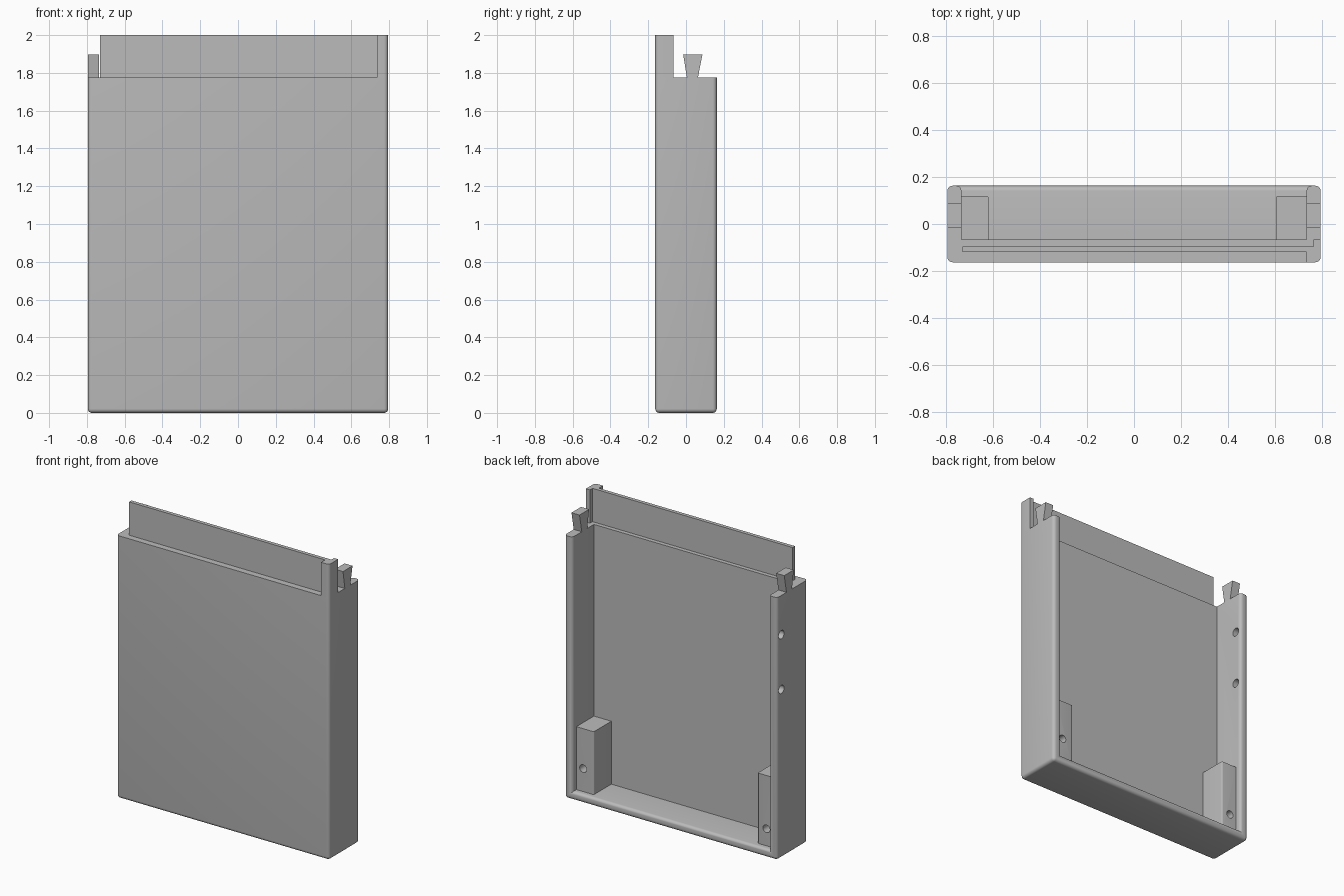
import bpy
import bmesh
import math
from mathutils import Vector, Matrix

old = bpy.data.objects.get("Cube")
if old:
    bpy.data.objects.remove(old, do_unlink=True)

grey = bpy.data.materials.new("plain_grey")
grey.use_nodes = True
grey.diffuse_color = (0.5, 0.5, 0.5, 1)
grey.node_tree.nodes["Principled BSDF"].inputs["Base Color"].default_value = (0.5, 0.5, 0.5, 1)

# Main dimensions
W, IN = 0.795, 0.735             # outer and inner half widths
FRONT, PANEL, BACK = -0.163, -0.067, 0.163
FLOOR, RIM, TOP = 0.055, 1.775, 2.0
RADIUS = 0.022


def finish(name, bm):
    bmesh.ops.recalc_face_normals(bm, faces=bm.faces)
    mesh = bpy.data.meshes.new(name)
    bm.to_mesh(mesh)
    bm.free()
    mesh.materials.append(grey)
    obj = bpy.data.objects.new(name, mesh)
    bpy.context.collection.objects.link(obj)
    return obj


def prism(name, points, axis, lo, hi):
    """Extrude a profile along x, y or z."""
    place = {"x": lambda p, t: (t, p[0], p[1]),
             "y": lambda p, t: (p[0], t, p[1]),
             "z": lambda p, t: (p[0], p[1], t)}[axis]
    bm = bmesh.new()
    face = bm.faces.new([bm.verts.new(place(p, lo)) for p in points])
    new = bmesh.ops.extrude_face_region(bm, geom=[face])["geom"]
    step = Vector(place((0, 0), hi - lo))
    bmesh.ops.translate(bm, vec=step, verts=[v for v in new if isinstance(v, bmesh.types.BMVert)])
    return finish(name, bm)


def box(name, x, y, z):
    return prism(name, [(x[0], y[0]), (x[1], y[0]), (x[1], y[1]), (x[0], y[1])], "z", *z)


def drill(name, centre, axis, radius, depth):
    """Cylinder used as a hole cutter."""
    bm = bmesh.new()
    turn = Matrix.Rotation(math.pi / 2, 4, "Y" if axis == "x" else "X")
    bmesh.ops.create_cone(bm, cap_ends=True, segments=32, radius1=radius, radius2=radius,
                          depth=depth, matrix=Matrix.Translation(centre) @ turn)
    return finish(name, bm)


def cut(obj, cutter):
    mod = obj.modifiers.new("cut", "BOOLEAN")
    mod.operation = "DIFFERENCE"
    mod.solver = "EXACT"
    mod.object = cutter
    graph = bpy.context.evaluated_depsgraph_get()
    mesh = bpy.data.meshes.new_from_object(obj.evaluated_get(graph))
    obj.modifiers.clear()
    obj.data = mesh
    bpy.data.objects.remove(cutter, do_unlink=True)


def round_edges(obj, rule, radius):
    """Round the edges whose two ends satisfy the rule."""
    bm = bmesh.new()
    bm.from_mesh(obj.data)
    edges = [e for e in bm.edges if rule(e.verts[0].co, e.verts[1].co) and e.calc_face_angle(0) > 0.5]
    bmesh.ops.bevel(bm, geom=edges, offset=radius, segments=5, profile=0.5, affect="EDGES")
    bm.to_mesh(obj.data)
    bm.free()


def smooth(obj):
    bpy.ops.object.select_all(action="DESELECT")
    obj.select_set(True)
    bpy.context.view_layer.objects.active = obj
    bpy.ops.object.shade_smooth_by_angle(angle=math.radians(30))


def both(a, b, i, value):
    return abs(a[i] - value) < 1e-4 and abs(b[i] - value) < 1e-4


# Open-backed tray: front panel, two side walls and a floor
tray = box("tray_shell", (-W, W), (FRONT, BACK), (0, RIM))
cut(tray, box("cavity", (-IN, IN), (PANEL, BACK + 0.2), (FLOOR, RIM + 0.2)))
round_edges(tray, lambda a, b: not both(a, b, 2, RIM) and (
    both(a, b, 0, W) or both(a, b, 0, -W) or both(a, b, 1, BACK) or both(a, b, 2, 0)), RADIUS)

# Two screw holes through the right wall
for z in (1.14, 1.51):
    cut(tray, drill("hole", (-W + 0.03, 0.117, z), "x", 0.028, 0.2))
smooth(tray)

# Thin tongue standing above the front panel
box("top_tongue", (-0.73, 0.77), (-0.12, -0.095), (RIM - 0.01, TOP))

# Rebated corner post at the end of the tongue
post = prism("corner_post", [(IN, FRONT), (W, FRONT), (W, PANEL), (0.765, PANEL),
                             (0.765, -0.095), (IN, -0.095)], "z", RIM, TOP)
round_edges(post, lambda a, b: both(a, b, 0, W) and both(a, b, 1, FRONT), RADIUS)
smooth(post)

# Mirrored parts: dovetail keys on the walls and mounting blocks in the lower corners
for side, s, inner, height, hole_z in (("left", 1, 0.605, 0.48, 0.21),
                                       ("right", -1, 0.62, 0.53, 0.17)):
    prism(side + "_dovetail", [(0.005, RIM), (0.063, RIM), (0.087, 1.897), (-0.015, 1.897)],
          "x", *sorted((s * IN, s * W)))
    block = box(side + "_mounting_block", sorted((s * inner, s * IN)), (PANEL, 0.12),
                (FLOOR, height))
    round_edges(block, lambda a, b: both(a, b, 0, s * inner) and both(a, b, 1, 0.12), 0.008)
    cut(block, drill("hole", (s * 0.685, 0.12, hole_z), "y", 0.026, 0.2))
    smooth(block)
